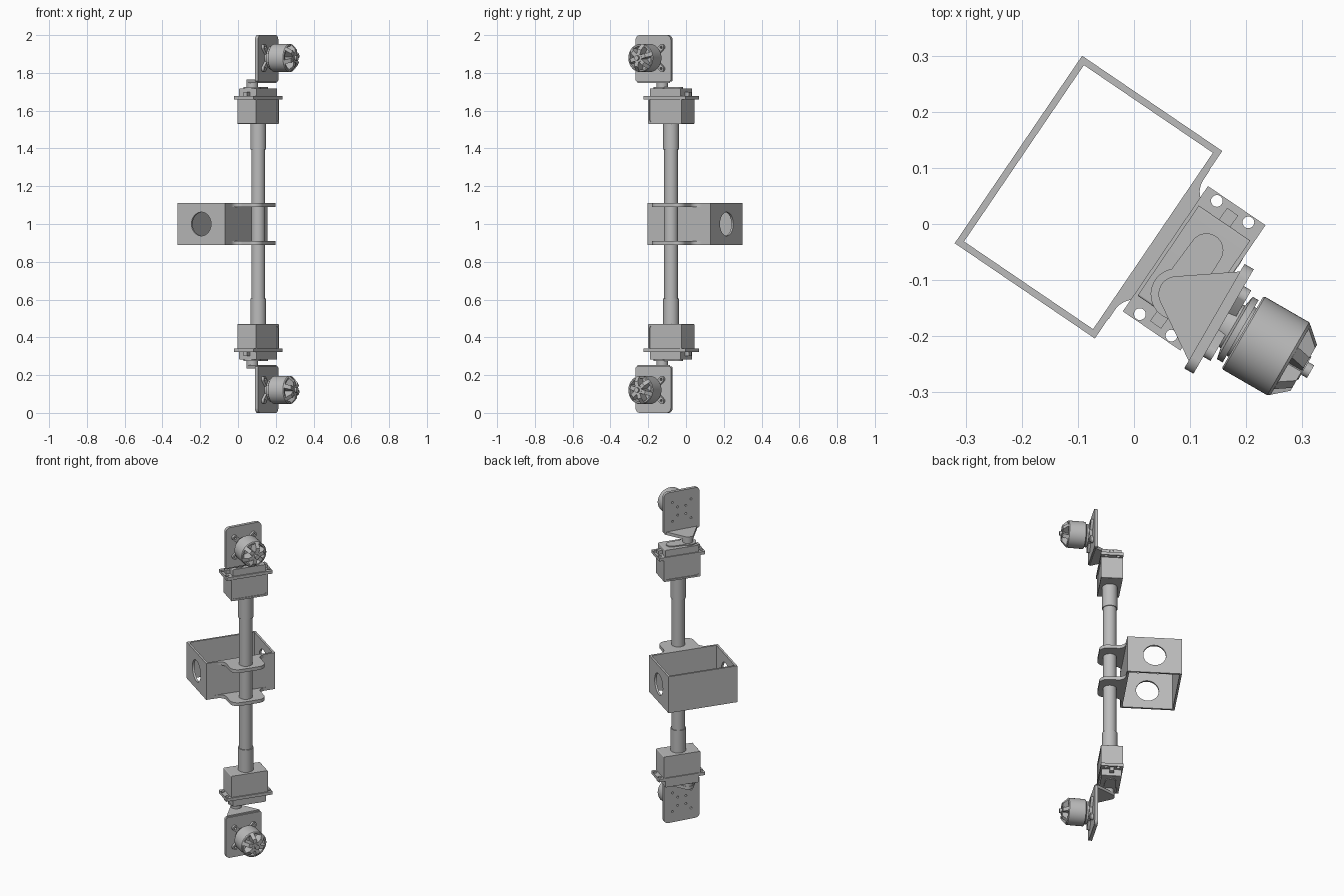
import bpy, bmesh, math
from mathutils import Matrix, Vector

cube = bpy.data.objects.get("Cube")
if cube:
    bpy.data.objects.remove(cube, do_unlink=True)

grey = bpy.data.materials.new("plain grey")
grey.use_nodes = True
grey.diffuse_color = (0.5, 0.5, 0.5, 1)
grey.node_tree.nodes["Principled BSDF"].inputs["Base Color"].default_value = (0.5, 0.5, 0.5, 1)

# Frames: whole model turned about z, and profile planes
BASE = Matrix.Rotation(math.radians(-34.2), 4, 'Z')
ALONG_X = Matrix(((0, 0, 1, 0), (1, 0, 0, 0), (0, 1, 0, 0), (0, 0, 0, 1)))
ALONG_Y = Matrix.Rotation(math.pi / 2, 4, 'X')
MIRROR = Matrix.Translation((0, 0, 2)) @ Matrix.Scale(-1, 4, (0, 0, 1))
MID_Y = -0.005


def move(x=0, y=0, z=0):
    return Matrix.Translation((x, y, z))


def finish(name, bm, matrix):
    bmesh.ops.remove_doubles(bm, verts=bm.verts, dist=1e-5)
    bm.transform(matrix)
    bmesh.ops.recalc_face_normals(bm, faces=bm.faces)
    mesh = bpy.data.meshes.new(name)
    bm.to_mesh(mesh)
    bm.free()
    mesh.materials.clear()
    mesh.materials.append(grey)
    for poly in mesh.polygons:
        poly.use_smooth = True
        poly.material_index = 0
    mesh.set_sharp_from_angle(angle=math.radians(30))
    obj = bpy.data.objects.new(name, mesh)
    bpy.context.collection.objects.link(obj)
    return obj


def circle(x, y, r, start=0, end=360, n=32):
    step = math.radians(end - start) / n
    count = n if end - start == 360 else n + 1
    a0 = math.radians(start)
    return [(x + r * math.cos(a0 + i * step), y + r * math.sin(a0 + i * step)) for i in range(count)]


def rounded(corners):
    """Polygon from (x, y, radius) corners."""
    out = []
    for i, (x, y, r) in enumerate(corners):
        p = Vector((x, y))
        if r == 0:
            out.append((x, y))
            continue
        u = (Vector(corners[i - 1][:2]) - p).normalized()
        v = (Vector(corners[(i + 1) % len(corners)][:2]) - p).normalized()
        half = u.angle(v) / 2
        centre = p + (u + v).normalized() * r / math.sin(half)
        s, e = p + u * r / math.tan(half) - centre, p + v * r / math.tan(half) - centre
        out += [tuple(centre + s.lerp(e, t / 8).normalized() * r) for t in range(9)]
    return out


def rect(x0, x1, y0, y1, r=0):
    return rounded([(x0, y0, r), (x1, y0, r), (x1, y1, r), (x0, y1, r)])


def plate(name, outlines, z0, z1, matrix):
    """Extrude a flat outline with optional holes from z0 to z1."""
    data = bpy.data.curves.new(name, 'CURVE')
    data.dimensions, data.fill_mode = '2D', 'BOTH'
    data.extrude = (z1 - z0) / 2
    for pts in outlines:
        s = data.splines.new('POLY')
        s.points.add(len(pts) - 1)
        for sp, (x, y) in zip(s.points, pts):
            sp.co = (x, y, 0, 1)
        s.use_cyclic_u = True
    temp = bpy.data.objects.new("temp", data)
    bpy.context.collection.objects.link(temp)
    bpy.context.view_layer.update()
    deps = bpy.context.evaluated_depsgraph_get()
    mesh = bpy.data.meshes.new_from_object(temp.evaluated_get(deps))
    bm = bmesh.new()
    bm.from_mesh(mesh)
    bpy.data.objects.remove(temp)
    bpy.data.curves.remove(data)
    bpy.data.meshes.remove(mesh)
    return finish(name, bm, matrix @ move(z=(z0 + z1) / 2))


def lathe(name, profile, matrix, steps=48):
    """Spin (radius, height) points about z."""
    bm = bmesh.new()
    vs = [bm.verts.new((r, 0, h)) for r, h in profile]
    es = [bm.edges.new(pair) for pair in zip(vs, vs[1:])]
    bmesh.ops.spin(bm, geom=vs + es, cent=(0, 0, 0), axis=(0, 0, 1), angle=2 * math.pi, steps=steps)
    return finish(name, bm, matrix)


def cylinder(name, r, z0, z1, matrix):
    return lathe(name, [(0, z0), (r, z0), (r, z1), (0, z1)], matrix)


# Central open box: two long walls and two end walls with round holes
X0, X1, Y0, Y1, WALL = -0.245, 0.057, -0.208, 0.196, 0.012
Z0, Z1 = 0.89, 1.11
for name, x in (("box_back_wall", X0), ("box_front_wall", X1 - WALL)):
    plate(name, [rect(x, x + WALL, Y0, Y1)], Z0, Z1, BASE)
for name, y in (("box_right_wall", Y0 + WALL / 2), ("box_left_wall", Y1 - WALL / 2)):
    plate(name, [rect(X0 + WALL, X1 - WALL, Z0, Z1), circle((X0 + X1) / 2, 1, 0.063)],
          -WALL / 2, WALL / 2, BASE @ move(y=y) @ ALONG_Y)

# Tabs joining the box to the pole
tab = rounded([(0.056, -0.16, 0), (0.058, -0.16, 0), (0.058, -0.1, 0.04), (0.196, -0.1, 0.045),
               (0.196, 0.1, 0.045), (0.058, 0.1, 0.04), (0.058, 0.16, 0), (0.056, 0.16, 0)])
for name, z in (("lower_tab", Z0), ("upper_tab", Z1 - 0.02)):
    plate(name, [tab], z, z + 0.02, BASE @ move(y=MID_Y))

# Pole
POLE_X, SHAFT_Y = 0.133, -0.061
cylinder("pole", 0.037, 0.47, 1.53, BASE @ move(POLE_X, MID_Y))

# Servo and motor assembly, repeated upside down at the lower end
for side, flip in (("upper_", Matrix.Identity(4)), ("lower_", MIRROR)):
    servo = flip @ BASE @ move(POLE_X, MID_Y)
    cylinder(side + "sleeve", 0.042, 1.395, 1.535, servo)

    # U-shaped holder around the servo
    w, t = 0.107, 0.01
    cradle = rounded([(-w, 1.66, 0), (-w, 1.53, 0.004), (w, 1.53, 0.004), (w, 1.66, 0),
                      (w - t, 1.66, 0), (w - t, 1.53 + t, 0.012), (t - w, 1.53 + t, 0.012), (t - w, 1.66, 0)])
    plate(side + "servo_holder", [cradle], -0.061, 0.059, servo @ ALONG_X)
    body = rounded([(-0.097, 1.54, 0.012), (0.097, 1.54, 0.012), (0.097, 1.718, 0.004), (-0.097, 1.718, 0.004)])
    plate(side + "servo_body", [body], -0.056, 0.055, servo @ ALONG_X)

    # Mounting lugs with four screw holes and stiffening ribs
    holes = [circle(sx * 0.034, sy * 0.122, 0.0105, n=20) for sx in (-1, 1) for sy in (-1, 1)]
    plate(side + "servo_lugs", [rect(-0.062, 0.062, -0.135, 0.135)] + holes, 1.66, 1.678, servo)
    for label, y in (("right_", -0.107), ("left_", 0.107)):
        plate(side + label + "lug_rib", [rect(-0.012, 0.012, y - 0.015, y + 0.015)], 1.677, 1.7, servo)

    # Gear cover lobes and output collar
    shaft = flip @ BASE @ move(POLE_X, SHAFT_Y)
    cover = circle(0, 0, 0.046, 135, 405) + circle(0, 0.095, 0.03, 0, 180)
    plate(side + "gear_cover", [cover], 1.715, 1.724, shaft)
    cylinder(side + "output_collar", 0.03, 1.72, 1.748, shaft)

    # Angle bracket: tapered flange and upright motor plate
    arm = shaft @ Matrix.Rotation(math.radians(4.2), 4, 'Z')
    flange = circle(0, 0, 0.032, 127, 233) + [(0.09, -0.1), (0.09, 0.1)]
    plate(side + "bracket_flange", [flange], 1.747, 1.765, arm)
    upright = rounded([(-0.1075, 1.755, 0.008), (0.1075, 1.755, 0.008), (0.1075, 2, 0.025), (-0.1075, 2, 0.025)])
    motor_z = 1.879
    diagonals = [math.radians(a) for a in (45, 135, 225, 315)]
    holes = [circle(r * math.cos(a), motor_z + r * math.sin(a), 0.006, n=12)
             for a in diagonals for r in (0.035, 0.08)]
    plate(side + "motor_plate", [upright] + holes, 0.078, 0.097, arm @ ALONG_X)

    # Motor base with four mounting feet
    motor = arm @ move(z=motor_z) @ ALONG_X
    lathe(side + "motor_base", [(0, 0.096), (0.04, 0.096), (0.044, 0.116), (0.064, 0.12), (0.064, 0.132),
                                (0.05, 0.132), (0.05, 0.145), (0, 0.145)], motor)
    for i, a in enumerate(diagonals):
        turned = motor @ Matrix.Rotation(a, 4, 'Z')
        foot = [(0.02, -0.013)] + circle(0.08, 0, 0.016, -70, 70, 12) + [(0.02, 0.013)]
        plate(side + "motor_foot_%d" % (i + 1), [foot, circle(0.08, 0, 0.007, n=12)], 0.097, 0.112, turned)

    # Motor bell, recessed nose, spokes and shaft
    lathe(side + "motor_bell", [(0, 0.15), (0.068, 0.15), (0.068, 0.137), (0.072, 0.136), (0.075, 0.139),
                                (0.075, 0.23), (0.071, 0.235), (0.063, 0.235), (0.06, 0.205), (0.024, 0.205),
                                (0.024, 0.264), (0.013, 0.264), (0.013, 0.276), (0, 0.276)], motor)
    spoke = [(0.015, 0.204), (0.064, 0.204), (0.071, 0.235), (0.046, 0.262), (0.015, 0.262)]
    for i in range(6):
        turned = motor @ Matrix.Rotation(i * math.pi / 3 + 0.3, 4, 'Z')
        plate(side + "motor_spoke_%d" % (i + 1), [spoke], -0.011, 0.011, turned @ ALONG_Y)
